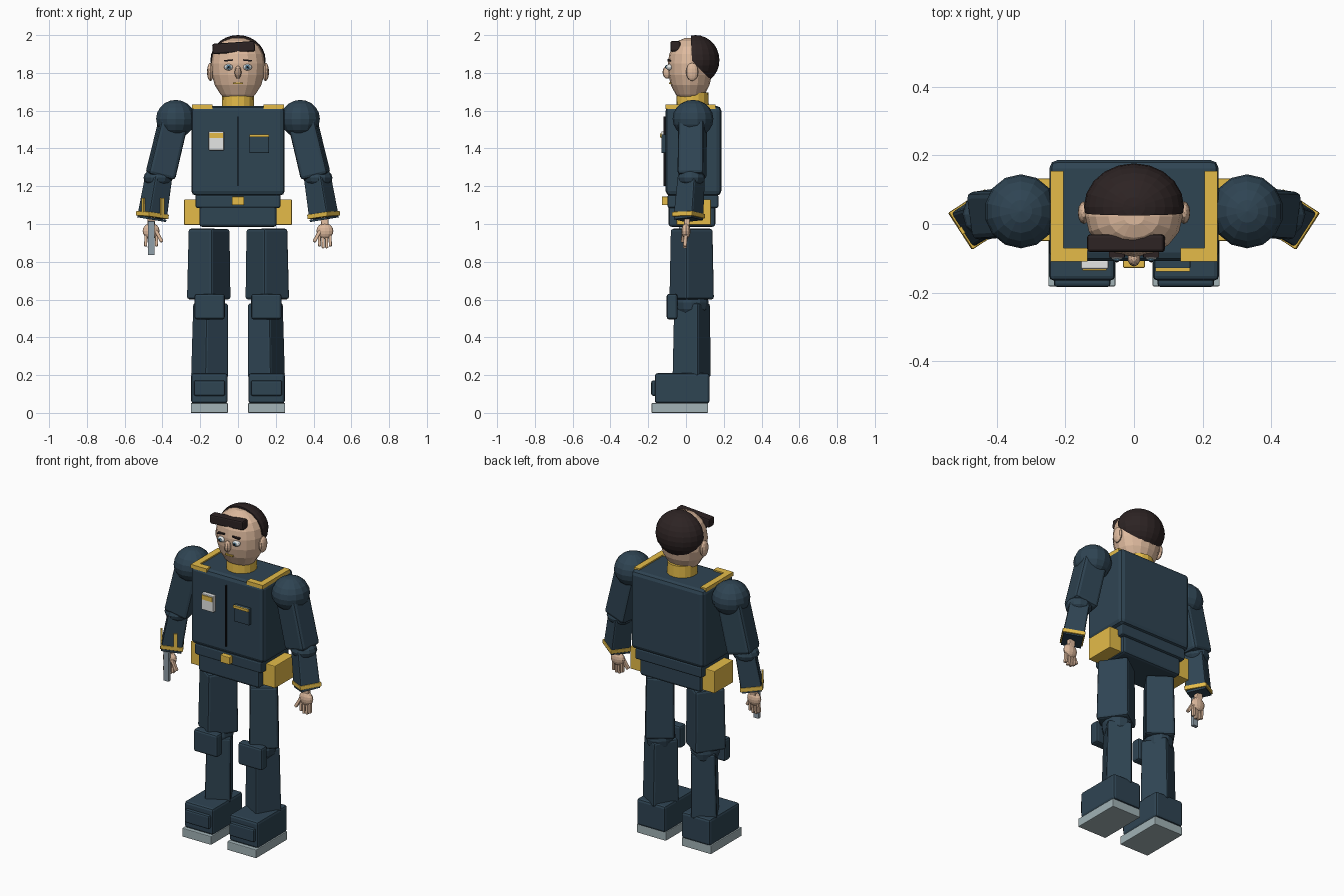
import bpy, bmesh, math
from mathutils import Vector, Matrix

if "Cube" in bpy.data.objects:
    bpy.data.objects.remove(bpy.data.objects["Cube"])


def material(name, r, g, b):
    m = bpy.data.materials.new(name)
    m.use_nodes = True
    m.diffuse_color = (r, g, b, 1)
    m.node_tree.nodes["Principled BSDF"].inputs["Base Color"].default_value = (r, g, b, 1)
    return m


NAVY = material("navy cloth", .028, .058, .086)
GOLD = material("gold trim", .78, .50, .066)
SKIN = material("skin", .73, .49, .34)
HAIR = material("dark hair", .026, .017, .017)
SOLE = material("grey sole", .36, .45, .47)
STEEL = material("steel", .28, .35, .40)
WHITE = material("white", .78, .79, .78)
IRIS = material("blue iris", .13, .28, .40)
BLACK = material("black", .008, .008, .01)


def finish(bm, name, mat, matrix=None):
    if matrix is not None:
        bm.transform(matrix)
    bmesh.ops.recalc_face_normals(bm, faces=bm.faces)
    mesh = bpy.data.meshes.new(name)
    bm.to_mesh(mesh)
    bm.free()
    mesh.materials.append(mat)
    obj = bpy.data.objects.new(name, mesh)
    bpy.context.collection.objects.link(obj)
    return obj


def block(name, mat, center, size, bevel=0.0, taper=1.0, matrix=None):
    """Bevelled box whose top is scaled by taper."""
    bm = bmesh.new()
    bmesh.ops.create_cube(bm, size=1)
    for v in bm.verts:
        k = taper if v.co.z > 0 else 1
        v.co = Vector((v.co.x * size[0] * k, v.co.y * size[1] * k, v.co.z * size[2]))
    if bevel:
        bmesh.ops.bevel(bm, geom=bm.edges[:], offset=bevel, segments=2,
                        profile=0.5, affect='EDGES')
    place = Matrix.Translation(center)
    return finish(bm, name, mat, place @ matrix if matrix else place)


def span(name, mat, x, y, z, bevel=0.0):
    """Box given by its limits on each axis."""
    return block(name, mat, [(a + b) / 2 for a, b in (x, y, z)],
                 [abs(b - a) for a, b in (x, y, z)], bevel)


def axis_turn(top, bottom, yaw):
    turn = Vector((0, 0, 1)).rotation_difference(top - bottom).to_matrix().to_4x4()
    return turn @ Matrix.Rotation(math.radians(yaw), 4, 'Z')


def limb(name, mat, top, bottom, width, depth, bevel, taper=1.0, yaw=0):
    """Bevelled box running between two points, turned about its axis."""
    top, bottom = Vector(top), Vector(bottom)
    return block(name, mat, (top + bottom) / 2, (width, depth, (top - bottom).length),
                 bevel, taper, axis_turn(top, bottom, yaw))


def ball(name, mat, center, radii, u=12, v=8):
    bm = bmesh.new()
    bmesh.ops.create_uvsphere(bm, u_segments=u, v_segments=v, radius=1)
    return finish(bm, name, mat, Matrix.Translation(center) @ Matrix.Diagonal((*radii, 1)))


# Torso, belt and pelvis
span("torso", NAVY, (-.247, .247), (-.108, .187), (1.15, 1.625), .025)
span("belt", NAVY, (-.225, .225), (-.098, .172), (1.085, 1.155), .01)
span("pelvis", NAVY, (-.205, .205), (-.092, .155), (.985, 1.10), .015)
span("buckle", GOLD, (-.032, .032), (-.128, -.09), (1.1, 1.145), .004)
span("jacket_seam", BLACK, (-.003, .003), (-.12, -.106), (1.2, 1.57))

# Chest badge and pocket
span("badge", WHITE, (-.155, -.075), (-.131, -.105), (1.39, 1.49), .004)
span("badge_stripe", GOLD, (-.15, -.08), (-.136, -.129), (1.455, 1.482))
span("pocket", NAVY, (.06, .165), (-.13, -.105), (1.375, 1.475), .005)
span("pocket_trim", GOLD, (.062, .163), (-.138, -.129), (1.46, 1.475))

# Collar
bm = bmesh.new()
bmesh.ops.create_cone(bm, cap_ends=True, segments=16, radius1=.086, radius2=.084, depth=.08)
finish(bm, "collar", GOLD, Matrix.Translation((0, .035, 1.655)))

# Head as stacked elliptical rings
bm = bmesh.new()
profile = [(1.655, .062), (1.685, .092), (1.735, .123), (1.79, .139), (1.85, .142),
           (1.90, .133), (1.94, .112), (1.97, .075), (1.985, .03)]
rings = []
for z, r in profile:
    angles = [math.tau * i / 16 for i in range(16)]
    rings.append([bm.verts.new((r * math.cos(a), .022 + .83 * r * math.sin(a), z))
                  for a in angles])
for low, high in zip(rings, rings[1:]):
    for i in range(16):
        j = (i + 1) % 16
        bm.faces.new((low[i], low[j], high[j], high[i]))
bm.faces.new(rings[0])
bm.faces.new(rings[-1])
finish(bm, "head", SKIN)

# Hair cap cut at the hairline and nape
bm = bmesh.new()
bmesh.ops.create_uvsphere(bm, u_segments=20, v_segments=14, radius=1)
bm.transform(Matrix.Translation((0, .05, 1.868)) @ Matrix.Diagonal((.146, .127, .132, 1)))
for point, normal in (((0, .03, 1.9), (0, 1, .05)), ((0, .045, 1.85), (0, .72, .70))):
    bmesh.ops.bisect_plane(bm, geom=bm.verts[:] + bm.edges[:] + bm.faces[:],
                           plane_co=point, plane_no=normal, clear_inner=True)
    bmesh.ops.holes_fill(bm, edges=[e for e in bm.edges if e.is_boundary], sides=0)
finish(bm, "hair_cap", HAIR)
block("forelock", HAIR, (-.023, -.056, 1.934), (.225, .052, .055), .009,
      matrix=Matrix.Rotation(math.radians(-4), 4, 'Y'))

# Face
ball("nose", SKIN, (0, -.1, 1.803), (.019, .024, .034), 10, 8)
span("mouth", GOLD, (-.026, .026), (-.09, -.075), (1.741, 1.749))

for s, side in ((1, "left"), (-1, "right")):
    # Eyes, brows and ears
    ball(side + "_eye", WHITE, (s * .05, -.086, 1.83), (.024, .02, .017))
    ball(side + "_iris", IRIS, (s * .05, -.104, 1.831), (.012, .005, .012))
    ball(side + "_pupil", BLACK, (s * .05, -.108, 1.831), (.006, .004, .006))
    block(side + "_brow", HAIR, (s * .05, -.088, 1.866), (.046, .018, .008),
          matrix=Matrix.Rotation(math.radians(s * 6), 4, 'Y'))
    ball(side + "_ear", SKIN, (s * .146, .033, 1.805), (.018, .033, .048))

    # Shoulder trim and hip pouch
    span(side + "_shoulder_trim", GOLD, (s * .205, s * .243), (-.106, .155), (1.61, 1.633))
    span(side + "_chest_trim", GOLD, (s * .135, s * .243), (-.109, -.07), (1.61, 1.633))
    span(side + "_hip_pouch", GOLD, (s * .18, s * .285), (-.05, .132), (.995, 1.13), .004)

    # Arm
    ball(side + "_shoulder", NAVY, (s * .33, .037, 1.557), (.106, .108, .1), 14, 10)
    limb(side + "_upper_arm", NAVY, (s * .34, .035, 1.55), (s * .412, .032, 1.25),
         .148, .14, .018, .98, -s * 8)
    ball(side + "_elbow", NAVY, (s * .423, .028, 1.245), (.077, .073, .05))
    wrist = Vector((s * .455, .013, 1.035))
    limb(side + "_forearm", NAVY, (s * .42, .028, 1.25), wrist, .119, .119, .01, .92, -s * 33)
    limb(side + "_cuff", GOLD, wrist + Vector((-s * .003, .001, .024)), wrist,
         .128, .128, .004, 1, -s * 33)
    limb(side + "_cuff_lining", NAVY, wrist, wrist + Vector((s * .002, 0, -.012)),
         .112, .112, 0, 1, -s * 33)

    # Hand
    limb(side + "_wrist", SKIN, (s * .458, .008, 1.04), (s * .46, .002, .98), .04, .03, .006)
    ball(side + "_palm", SKIN, (s * .46, 0, .963), (.045, .024, .042))
    for i in range(4):
        x = .43 + i * .019
        limb(f"{side}_finger_{i + 1}", SKIN, (s * x, 0, .955),
             (s * (x + .002), -.006, .882 - .01 * (i in (1, 2))), .016, .02, .004)
    limb(side + "_thumb", SKIN, (s * .435, -.01, .965), (s * .402, -.018, .905),
         .018, .02, .004)

    # Leg, with thigh and shin turned opposite ways
    limb(side + "_thigh", NAVY, (s * .153, .03, .975), (s * .155, .03, .6),
         .165, .185, .014, .94, s * 35)
    ball(side + "_knee", NAVY, (s * .15, .03, .585), (.08, .09, .09))
    limb(side + "_shin", NAVY, (s * .145, .032, .58), (s * .15, .03, .19),
         .145, .16, .012, .94, -s * 30)
    span(side + "_knee_pad", NAVY, (s * .07, s * .23), (-.102, -.045), (.495, .63), .012)

    # Shoe
    span(side + "_shoe", NAVY, (s * .055, s * .248), (-.165, .125), (.05, .21), .014)
    span(side + "_toe_plate", NAVY, (s * .068, s * .234), (-.184, -.15), (.09, .172), .01)
    span(side + "_sole", SOLE, (s * .054, s * .25), (-.182, .117), (0, .052), .004)

# Right cuff stripes and held baton
turn = Matrix.Rotation(math.radians(33), 4, 'Z')
for i, (corner, size) in enumerate((((-.064, 0, 0), (.01, .022, .09)),
                                    ((.015, -.062, 0), (.022, .01, .09)))):
    block(f"cuff_stripe_{i + 1}", GOLD, Vector((-.448, .016, 1.092)) + turn @ Vector(corner),
          size, matrix=turn)
block("baton", STEEL, (-.46, -.027, .925), (.035, .022, .18), .003)
